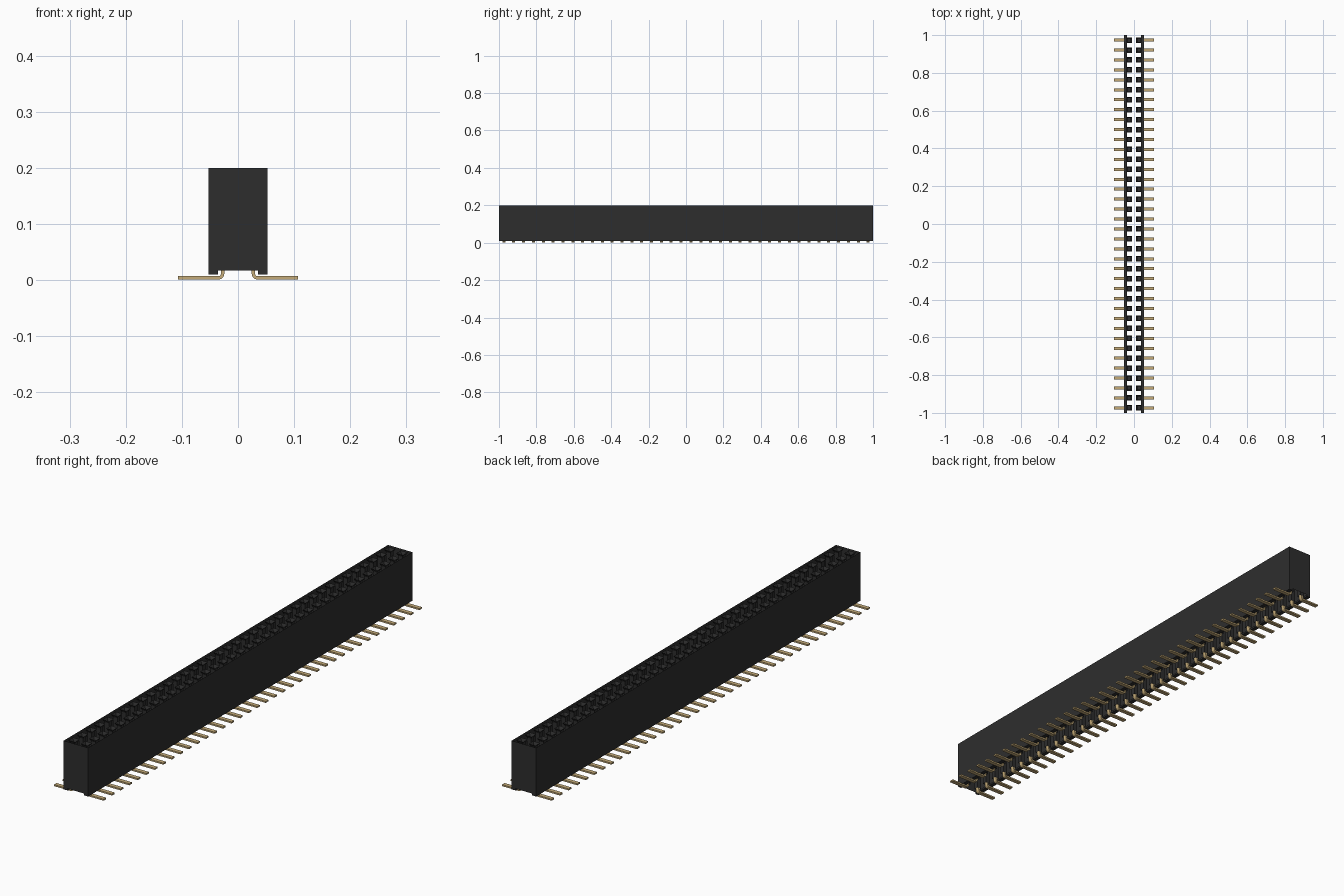
import bpy, bmesh, math

if "Cube" in bpy.data.objects:
    bpy.data.objects.remove(bpy.data.objects["Cube"], do_unlink=True)

COUNT = 38
PITCH = 2.0 / COUNT
ROW_X = PITCH / 2
TOP, FOOT, SLOT = 0.2, 0.01, 0.017
HALF_W, FOOT_IN = 0.0525, 0.036


def material(name, rgb, rough):
    m = bpy.data.materials.new(name)
    m.use_nodes = True
    m.diffuse_color = (*rgb, 1)
    b = m.node_tree.nodes["Principled BSDF"]
    b.inputs["Base Color"].default_value = (*rgb, 1)
    b.inputs["Roughness"].default_value = rough
    return m


black = material("black plastic", (0.027, 0.027, 0.027), 0.6)
gold = material("gold metal", (0.56, 0.41, 0.19), 0.5)


def finish(name, bm, mat):
    me = bpy.data.meshes.new(name)
    bm.to_mesh(me)
    bm.free()
    me.materials.append(mat)
    ob = bpy.data.objects.new(name, me)
    bpy.context.collection.objects.link(ob)
    return ob


def sites():
    """Centre and side of every contact in both rows."""
    for i in range(COUNT):
        for s in (-1, 1):
            yield s, (i - (COUNT - 1) / 2) * PITCH


# Housing: two side walls with folded feet, and two end walls
bm = bmesh.new()
half = [(HALF_W, TOP), (HALF_W, FOOT), (FOOT_IN, FOOT), (FOOT_IN, SLOT)]
for s in (-1, 1):
    a = [bm.verts.new((s * x, -1, z)) for x, z in half]
    b = [bm.verts.new((s * x, 1, z)) for x, z in half]
    for k in range(3):
        q = [a[k], b[k], b[k + 1], a[k + 1]]
        bm.faces.new(q if s < 0 else q[::-1])
outline = half + [(-x, z) for x, z in half[::-1]]
for y in (-1, 1):
    f = [bm.verts.new((x, y, z)) for x, z in outline]
    bm.faces.new(f if y > 0 else f[::-1])
bmesh.ops.remove_doubles(bm, verts=bm.verts[:], dist=1e-5)
finish("housing", bm, black)

# Sockets: square funnel, straight shaft, floor
bm = bmesh.new()
levels = [(0.0145, TOP), (0.009, TOP - 0.010), (0.009, SLOT)]
FLOOR = 0.12
for s, y in sites():
    rings = [[bm.verts.new((s * ROW_X + u * h, y + v * h, z))
              for u, v in ((-1, -1), (1, -1), (1, 1), (-1, 1))]
             for h, z in levels]
    for p, q in zip(rings, rings[1:]):
        for k in range(4):
            n = (k + 1) % 4
            bm.faces.new((p[k], p[n], q[n], q[k]))
    bm.faces.new([bm.verts.new((v.co.x, v.co.y, FLOOR)) for v in rings[2]])
finish("sockets", bm, black)

# Terminal legs: flat foot, rounded bend, upright stem
R_IN, T = 0.004, 0.006
STEM_X, LEG_Z, W = 0.0245, 0.002, 0.008
cx, cz = STEM_X + T + R_IN, LEG_Z + T + R_IN


def arc(r):
    return [(cx - r * math.sin(t * math.pi / 8), cz - r * math.cos(t * math.pi / 8))
            for t in range(5)]


path = ([(0.107, LEG_Z)] + arc(R_IN + T) + [(STEM_X, 0.06), (STEM_X + T, 0.06)]
        + arc(R_IN)[::-1] + [(0.107, LEG_Z + T)])
bm = bmesh.new()
for s, y in sites():
    a = [bm.verts.new((s * x, y - W, z - LEG_Z)) for x, z in path]
    b = [bm.verts.new((s * x, y + W, z - LEG_Z)) for x, z in path]
    n = len(path)
    # Side strips between the outer and inner lines of the leg
    for k in range(n // 2 - 1):
        m = n - 1 - k
        bm.faces.new((a[k], a[k + 1], a[m - 1], a[m]))
        bm.faces.new((b[m], b[m - 1], b[k + 1], b[k]))
    for k in range(n):
        j = (k + 1) % n
        bm.faces.new((a[k], b[k], b[j], a[j]))
bmesh.ops.recalc_face_normals(bm, faces=bm.faces[:])
legs = finish("terminal_legs", bm, gold)
legs.location.z = 0.001
